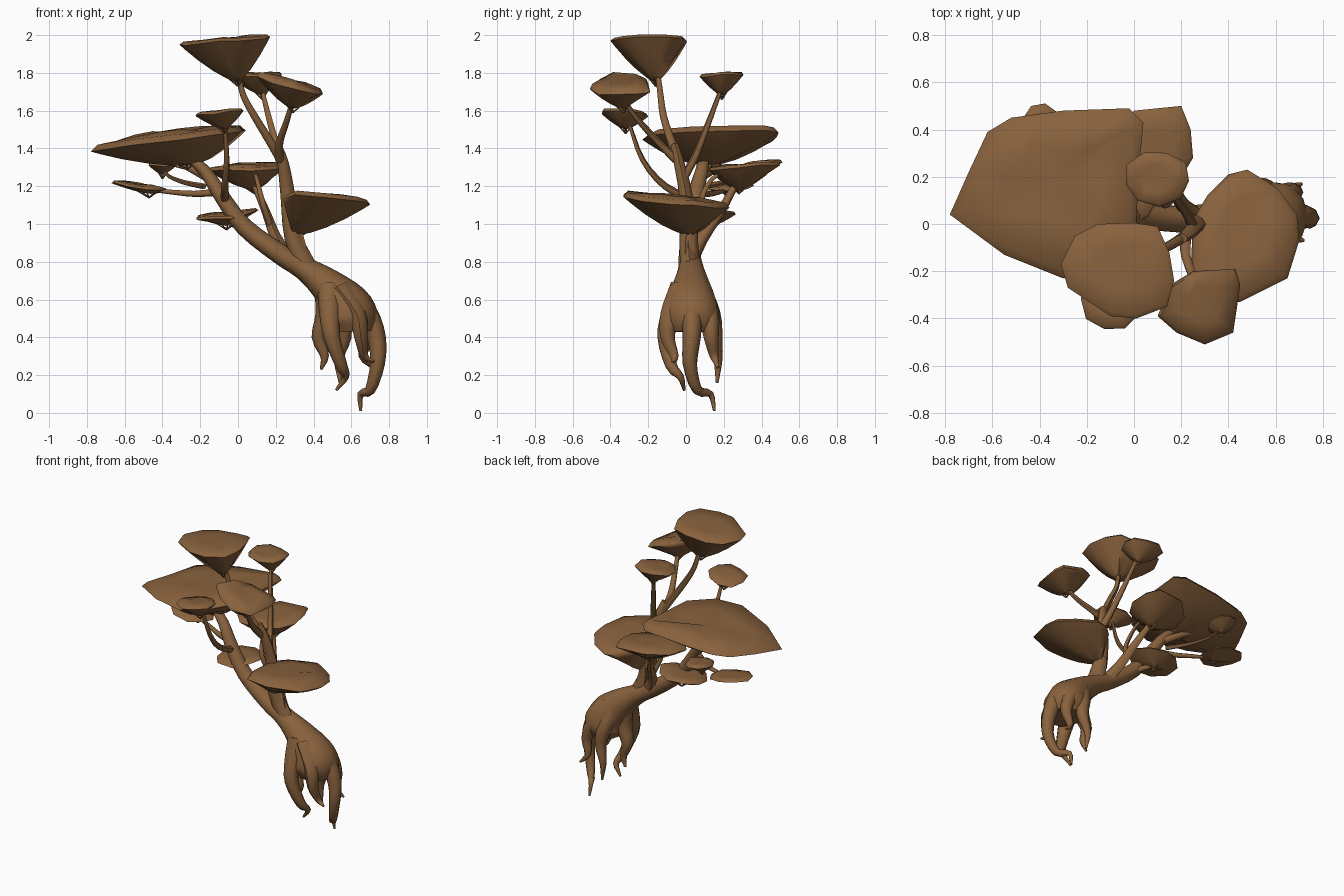
import bpy, bmesh, math, random
from mathutils import Vector

if "Cube" in bpy.data.objects:
    bpy.data.objects.remove(bpy.data.objects["Cube"], do_unlink=True)

bark = bpy.data.materials.new("brown_bark")
bark.use_nodes = True
bark_colour = (0.25, 0.122, 0.047, 1)
bark.diffuse_color = bark_colour
bark.node_tree.nodes["Principled BSDF"].inputs["Base Color"].default_value = bark_colour


def finish(bm, name, angle):
    """Turn a bmesh into a named, shaded object."""
    bmesh.ops.recalc_face_normals(bm, faces=bm.faces)
    mesh = bpy.data.meshes.new(name)
    bm.to_mesh(mesh)
    bm.free()
    mesh.materials.append(bark)
    obj = bpy.data.objects.new(name, mesh)
    bpy.context.collection.objects.link(obj)
    bpy.ops.object.select_all(action='DESELECT')
    obj.select_set(True)
    bpy.context.view_layer.objects.active = obj
    bpy.ops.object.shade_smooth_by_angle(angle=math.radians(angle))


def bridge(bm, lower, upper):
    """Join two vertex rings with quads."""
    count = len(lower)
    for i in range(count):
        j = (i + 1) % count
        bm.faces.new((lower[i], lower[j], upper[j], upper[i]))


def catmull(points, steps):
    """Smooth a path of (x, y, z, radius) points."""
    pts = [Vector(p) for p in points]
    pts = [pts[0] * 2 - pts[1]] + pts + [pts[-1] * 2 - pts[-2]]
    path = []
    for a, b, c, d in zip(pts, pts[1:], pts[2:], pts[3:]):
        for s in range(steps):
            t = s / steps
            path.append(0.5 * (b * 2 + (c - a) * t + (a * 2 - b * 5 + c * 4 - d) * t ** 2
                               + (b * 3 - a - c * 3 + d) * t ** 3))
    return path + [pts[-2]]


def sweep(bm, points, sides=8, steps=3, lumps=0.0, wide=1.0):
    """Loft rings along a smoothed path, with lengthwise ridges."""
    path = catmull(points, steps)
    ridges = [1 + random.uniform(-lumps, lumps) for _ in range(sides)]
    previous = None
    for i, p in enumerate(path):
        ahead, behind = path[min(i + 1, len(path) - 1)], path[max(i - 1, 0)]
        along = (ahead - behind).to_3d().normalized()
        u = along.cross(Vector((0, 1, 0))).normalized()
        v = along.cross(u) * wide
        ring = []
        for k in range(sides):
            a = math.tau * k / sides
            offset = (u * math.cos(a) + v * math.sin(a)) * max(p.w, 0.002) * ridges[k]
            ring.append(bm.verts.new(p.to_3d() + offset))
        if previous:
            bridge(bm, previous, ring)
        else:
            bm.faces.new(ring)
        previous = ring
    bm.faces.new(previous)


def limb(name, points, start, end, sides=7):
    """A limb that tapers evenly from one radius to another."""
    last = len(points) - 1
    bm = bmesh.new()
    sweep(bm, [(*p, start + (end - start) * i / last) for i, p in enumerate(points)],
          sides, lumps=0.1)
    finish(bm, name, 60)


def canopy(name, outline, z, slope, apex, dome=0.01, power=1.2, thick=0.008):
    """A flat-topped foliage pad with a bowl-shaped underside meeting its stem."""
    count = len(outline)
    middle = Vector((sum(p[0] for p in outline), sum(p[1] for p in outline))) / count
    apex = Vector(apex)
    rim = [Vector((x, y, z + slope[0] * (x - middle.x) + slope[1] * (y - middle.y)
                   + random.uniform(-0.008, 0.008))) for x, y in outline]
    centre = Vector((middle.x, middle.y, z))
    bm = bmesh.new()
    # uneven top surface
    crown = bm.verts.new(centre + Vector((0, 0, dome * 0.7)))
    inner = [bm.verts.new(centre.lerp(p, random.uniform(0.42, 0.6))
             + Vector((0, 0, dome * random.uniform(0.5, 1.3)))) for p in rim]
    edge = [bm.verts.new(centre.lerp(p, 0.92) + Vector((0, 0, dome * 0.6))) for p in rim]
    for i in range(count):
        bm.faces.new((crown, inner[i], inner[(i + 1) % count]))
    bridge(bm, inner, edge)
    # thin rim and ridged underside
    previous = edge
    for f in (1, 0.9, 0.68, 0.42, 0.2, 0.06):
        ring = []
        for i, p in enumerate(rim):
            q = apex.lerp(p, f)
            q.z = apex.z + (p.z - thick - apex.z) * f ** power
            if f < 1:
                q.z += (0.25 if i % 2 else -0.2) * f * (1 - f) * (z - apex.z)
            ring.append(bm.verts.new(q))
        bridge(bm, previous, ring)
        previous = ring
    bm.faces.new(previous)
    finish(bm, name, 65)
    # fine twigs fanning from the stem into the underside
    bm = bmesh.new()
    stem = apex - Vector((0, 0, 0.02))
    for p in rim[::2]:
        tip = apex.lerp(p, 0.45)
        sweep(bm, [(*stem, 0.005), (*stem.lerp(tip, 0.5), 0.003), (*tip, 0.002)], 4, 2)
    finish(bm, name + "_twigs", 60)


def blob(x0, x1, y0, y1, sides=9):
    """An irregular rounded outline filling a rectangle."""
    turn = random.random()
    points = []
    for i in range(sides):
        a = math.tau * (i + turn) / sides
        r = random.uniform(0.95, 1.08)
        points.append(((x0 + x1) / 2 + (x1 - x0) / 2 * r * math.cos(a),
                       (y0 + y1) / 2 + (y1 - y0) / 2 * r * math.sin(a)))
    return points


random.seed(4)

# Leaning trunk
bm = bmesh.new()
sweep(bm, [(.6, .025, .43, .11), (.595, .025, .5, .14), (.56, .025, .575, .128),
           (.46, .025, .68, .09), (.345, .025, .765, .062), (.22, .02, .84, .054),
           (.03, .03, .985, .047), (-.09, .05, 1.15, .04), (-.17, .08, 1.27, .033),
           (-.26, .1, 1.36, .025)], 12, 3, 0.06, 1.12)
finish(bm, "trunk", 60)

# Hanging roots, starting inside the trunk
roots = [
    [(.49, -.02, .67), (.49, -.08, .52), (.5, -.11, .4), (.55, -.08, .25), (.57, -.03, .19), (.52, -.01, .12)],
    [(.48, .03, .66), (.465, .03, .51), (.43, .04, .4), (.46, .04, .3), (.44, .05, .23)],
    [(.57, .02, .64), (.68, .03, .53), (.735, .03, .4), (.74, .02, .26), (.7, .06, .12), (.65, .13, .1), (.65, .15, .01)],
    [(.5, .06, .66), (.54, .13, .52), (.56, .155, .4), (.53, .17, .28), (.54, .165, .16)],
    [(.54, -.02, .65), (.63, -.08, .52), (.65, -.095, .4), (.67, -.06, .3), (.72, -.07, .27)],
    [(.55, .06, .65), (.64, .12, .52), (.68, .135, .4), (.66, .15, .3), (.71, .17, .24)],
]
for i, path in enumerate(roots):
    limb(f"root_{i + 1}", path, 0.068, 0.007, 8)

# Branches
limb("upright_branch", [(.37, .02, .75), (.29, .01, .93), (.262, 0, 1.15), (.237, -.035, 1.32),
                        (.205, -.06, 1.42)], .054, .022, 8)
limb("crown_branch", [(.23, -.04, 1.34), (.17, -.08, 1.44), (.09, -.12, 1.57), (.03, -.135, 1.68),
                      (0, -.15, 1.8)], .026, .014)
limb("front_upper_branch", [(.22, -.05, 1.34), (.22, -.14, 1.43), (.26, -.25, 1.55), (.29, -.33, 1.66)], .024, .011)
limb("rear_upper_branch", [(.25, -.01, 1.25), (.22, .05, 1.36), (.17, .12, 1.54), (.13, .18, 1.7)], .024, .011)
limb("front_small_branch", [(-.07, .05, 1.12), (-.07, -.11, 1.2), (-.06, -.23, 1.34), (-.07, -.3, 1.53)], .025, .01)
limb("rear_middle_branch", [(.27, .03, .82), (.2, .09, .93), (.15, .18, 1.06), (.09, .26, 1.2)], .04, .018)
limb("rear_fork", [(.17, .12, 1.0), (.13, .08, 1.12), (.1, .14, 1.24), (.08, .24, 1.29)], .02, .008)
limb("side_branch", [(.34, .02, .77), (.31, .02, .9), (.3, .03, .98)], .056, .035)
limb("low_branch", [(.06, .03, .96), (0, .08, .99), (-.06, .13, 1.01)], .028, .012)
limb("far_branch", [(-.1, .06, 1.17), (-.23, .12, 1.16), (-.36, .18, 1.17), (-.47, .22, 1.18)], .022, .009)
limb("far_fork", [(-.18, .1, 1.2), (-.28, .2, 1.22), (-.36, .31, 1.25), (-.4, .38, 1.29)], .017, .008)
limb("broad_fork", [(-.16, .08, 1.25), (-.26, .16, 1.3), (-.4, .18, 1.37)], .025, .012)

# Foliage pads
broad = [(-.78, .04), (-.7, .22), (-.62, .39), (-.52, .45), (-.3, .48), (-.02, .49), (.04, .43),
         (.02, .22), (.01, 0), (-.12, -.17), (-.3, -.23), (-.55, -.13)]
canopy("broad_canopy", broad, 1.455, (.12, .01), (-.27, .11, 1.31), .038, 1.6)
side = [(.25, .02), (.31, .12), (.4, .21), (.48, .23), (.61, .15), (.69, .04), (.7, -.07),
        (.65, -.23), (.45, -.33), (.3, -.33), (.24, -.2)]
canopy("side_canopy", side, 1.12, (-.04, -.1), (.3, .02, .94), .028, 1.35)
rear = [(-.16, .22), (-.12, .36), (0, .48), (.2, .5), (.24, .4), (.25, .28), (.19, .18),
        (.07, .12), (-.07, .12)]
canopy("rear_middle_canopy", rear, 1.305, (.04, .06), (.09, .28, 1.18), .015, 1.35)
top = [(-.31, -.17), (-.25, -.05), (-.15, 0), (0, .005), (.1, -.01), (.15, -.12), (.17, -.24),
       (.14, -.35), (.01, -.4), (-.1, -.39), (-.28, -.27)]
canopy("crown_canopy", top, 1.975, (.08, 0), (0, -.16, 1.75), .012)
front = [(.1, -.39), (.15, -.26), (.25, -.2), (.43, -.19), (.45, -.26), (.42, -.46), (.3, -.51), (.18, -.46)]
canopy("front_upper_canopy", front, 1.735, (-.28, .05), (.29, -.33, 1.61), .03, 1.3)
canopy("rear_upper_canopy", blob(-.04, .24, .08, .31), 1.79, (.03, .04), (.13, .19, 1.68))
canopy("front_small_canopy", blob(-.22, .03, -.45, -.2), 1.59, (.12, -.05), (-.07, -.32, 1.5))
canopy("low_canopy", blob(-.23, .1, -.02, .27), 1.05, (.13, .08), (-.06, .14, .99))
canopy("far_canopy", blob(-.68, -.37, .12, .36), 1.205, (-.12, .05), (-.47, .22, 1.16))
canopy("far_rear_canopy", blob(-.48, -.31, .3, .51), 1.325, (.03, .05), (-.4, .39, 1.26))
